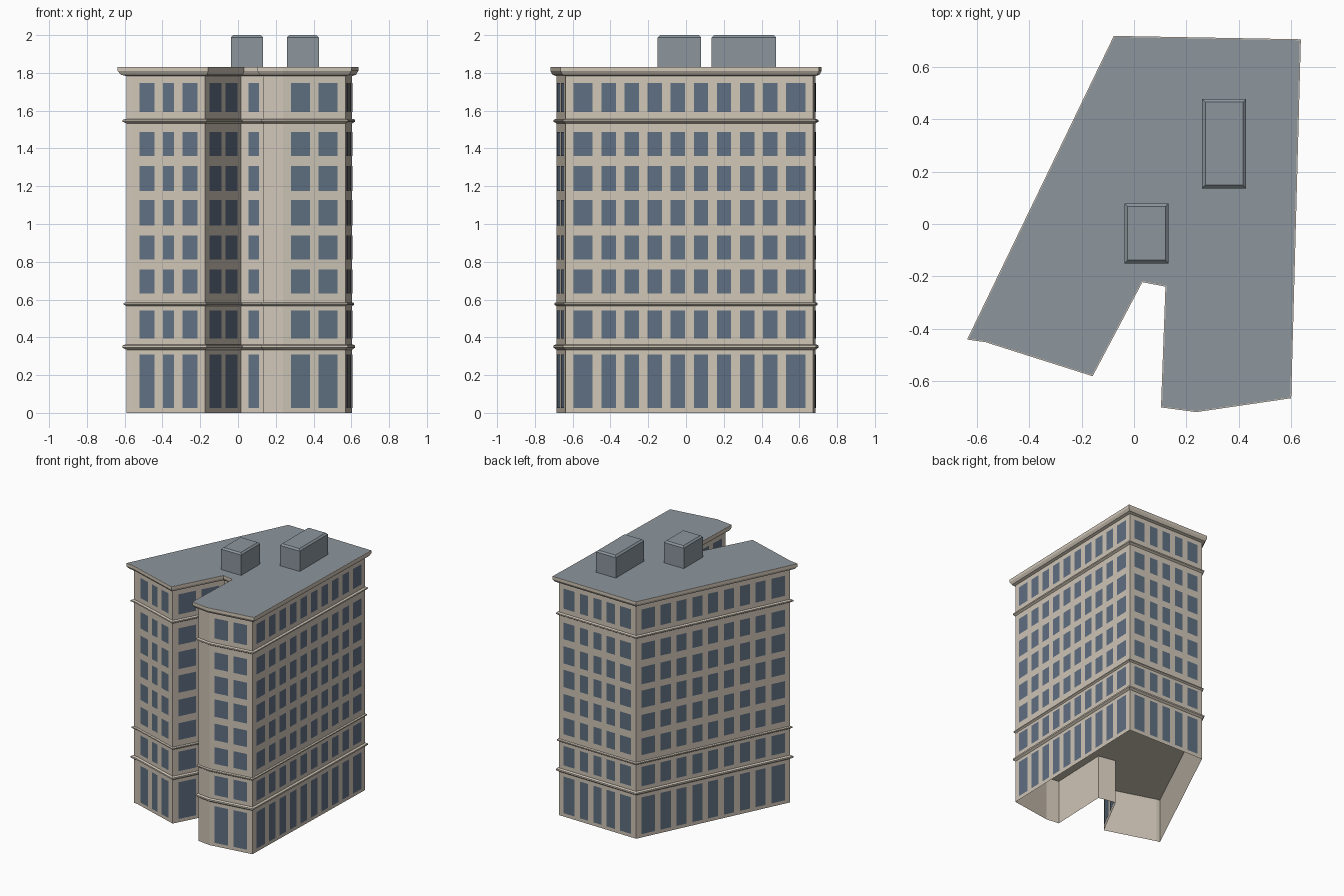
import bpy
from mathutils import Vector

if "Cube" in bpy.data.objects:
    bpy.data.objects.remove(bpy.data.objects["Cube"])


def material(name, rgb):
    """Flat colour from sRGB bytes."""
    m = bpy.data.materials.new(name)
    lin = [((c / 255 + 0.055) / 1.055) ** 2.4 for c in rgb]
    m.diffuse_color = (*lin, 1)
    m.use_nodes = True
    m.node_tree.nodes["Principled BSDF"].inputs["Base Color"].default_value = m.diffuse_color
    return m


STONE = material("cream stone", (208, 198, 183))
GLASS = material("blue glass", (96, 112, 130))
ROOF = material("grey roof", (140, 150, 158))

# Outer cornice outline, counter-clockwise from the left front corner
OUTLINE = [Vector(p) for p in (
    (-0.637, -0.441), (-0.567, -0.451), (-0.158, -0.581), (0.032, -0.222),
    (0.120, -0.239), (0.103, -0.700), (0.238, -0.718), (0.600, -0.665),
    (0.637, 0.705), (-0.077, 0.718))]
OVERHANG = 0.032
# Windows per wall, in the same order as the outline's edges
COUNTS = [0, 3, 2, 1, 3, 0, 2, 10, 5, 9]
# Sill and head height of each storey's windows
STOREYS = [(0.027, 0.308), (0.393, 0.542), (0.632, 0.76), (0.813, 0.94),
           (0.993, 1.126), (1.174, 1.306), (1.36, 1.487), (1.593, 1.747)]


def inset(poly, d):
    """Move every edge of a polygon inwards by d, keeping mitred corners."""
    out = []
    for i, p in enumerate(poly):
        a = (p - poly[i - 1]).normalized()
        b = (poly[(i + 1) % len(poly)] - p).normalized()
        na, nb = Vector((-a.y, a.x)), Vector((-b.y, b.x))
        out.append(p + (na + nb) * d / (1 + na.dot(nb)))
    return out


WALL = inset(OUTLINE, OVERHANG)


def make(name, verts, faces, mat):
    me = bpy.data.meshes.new(name)
    me.from_pydata(verts, [], faces)
    me.materials.append(mat)
    me.update()
    ob = bpy.data.objects.new(name, me)
    bpy.context.collection.objects.link(ob)
    return ob


def loft(name, poly, profile, mat, top=False):
    """Sweep a profile of (outward offset, height) round a polygon."""
    n, verts, faces = len(poly), [], []
    for off, z in profile:
        verts += [(p.x, p.y, z) for p in inset(poly, -off)]
    for r in range(len(profile) - 1):
        for i in range(n):
            j = (i + 1) % n
            faces.append((r * n + i, r * n + j, r * n + n + j, r * n + n + i))
    if top:
        faces.append(tuple(range(len(verts) - n, len(verts))))
    return make(name, verts, faces, mat)


# Walls, open underneath, with the ground floor ceiling
loft("walls", WALL, [(0, 0), (0, 1.80)], STONE)
make("ground_floor_ceiling", [(p.x, p.y, 0.345) for p in WALL],
     [tuple(reversed(range(len(WALL))))], STONE)

# String courses
for name, z0, z1, o in (("lower_band", 0.334, 0.362, 0.015),
                        ("middle_band", 0.565, 0.585, 0.011),
                        ("upper_band", 1.532, 1.556, 0.015)):
    h = z1 - z0
    loft(name, WALL, [(0, z0), (o, z0 + 0.4 * h), (o, z0 + 0.8 * h),
                      (0.4 * o, z1), (0, z1)], STONE)

# Cornice and roof
loft("cornice", WALL, [(0, 1.783), (0.02, 1.79), (OVERHANG, 1.81),
                       (OVERHANG, 1.832), (OVERHANG - 0.004, 1.832)], STONE)
make("roof", [(p.x, p.y, 1.832) for p in inset(OUTLINE, 0.004)],
     [tuple(range(len(OUTLINE)))], ROOF)

# Rooftop plant rooms with chamfered tops
for name, x0, x1, y0, y1 in (("small_roof_house", -0.037, 0.132, -0.150, 0.079),
                             ("large_roof_house", 0.260, 0.428, 0.136, 0.477)):
    base = [Vector(p) for p in ((x0, y0), (x1, y0), (x1, y1), (x0, y1))]
    loft(name, base, [(0, 1.83), (0, 1.988), (-0.012, 2.0)], ROOF, top=True)

# Windows: thin plates; the end windows of each wall are wider
MARGIN, GAP, INNER = 0.042, 0.046, 0.75
verts, faces = [], []
for i, n in enumerate(COUNTS):
    if not n:
        continue
    a, b = WALL[i], WALL[(i + 1) % len(WALL)]
    d = (b - a).normalized()
    out = Vector((d.y, -d.x)) * 0.003
    sizes = [1 if k in (0, n - 1) else INNER for k in range(n)]
    unit = ((b - a).length - 2 * MARGIN - (n - 1) * GAP) / sum(sizes)
    s = MARGIN
    for size in sizes:
        p, q = a + d * s + out, a + d * (s + size * unit) + out
        s += size * unit + GAP
        for z0, z1 in STOREYS:
            k = len(verts)
            verts += [(p.x, p.y, z0), (q.x, q.y, z0), (q.x, q.y, z1), (p.x, p.y, z1)]
            faces.append((k, k + 1, k + 2, k + 3))
make("windows", verts, faces, GLASS)
